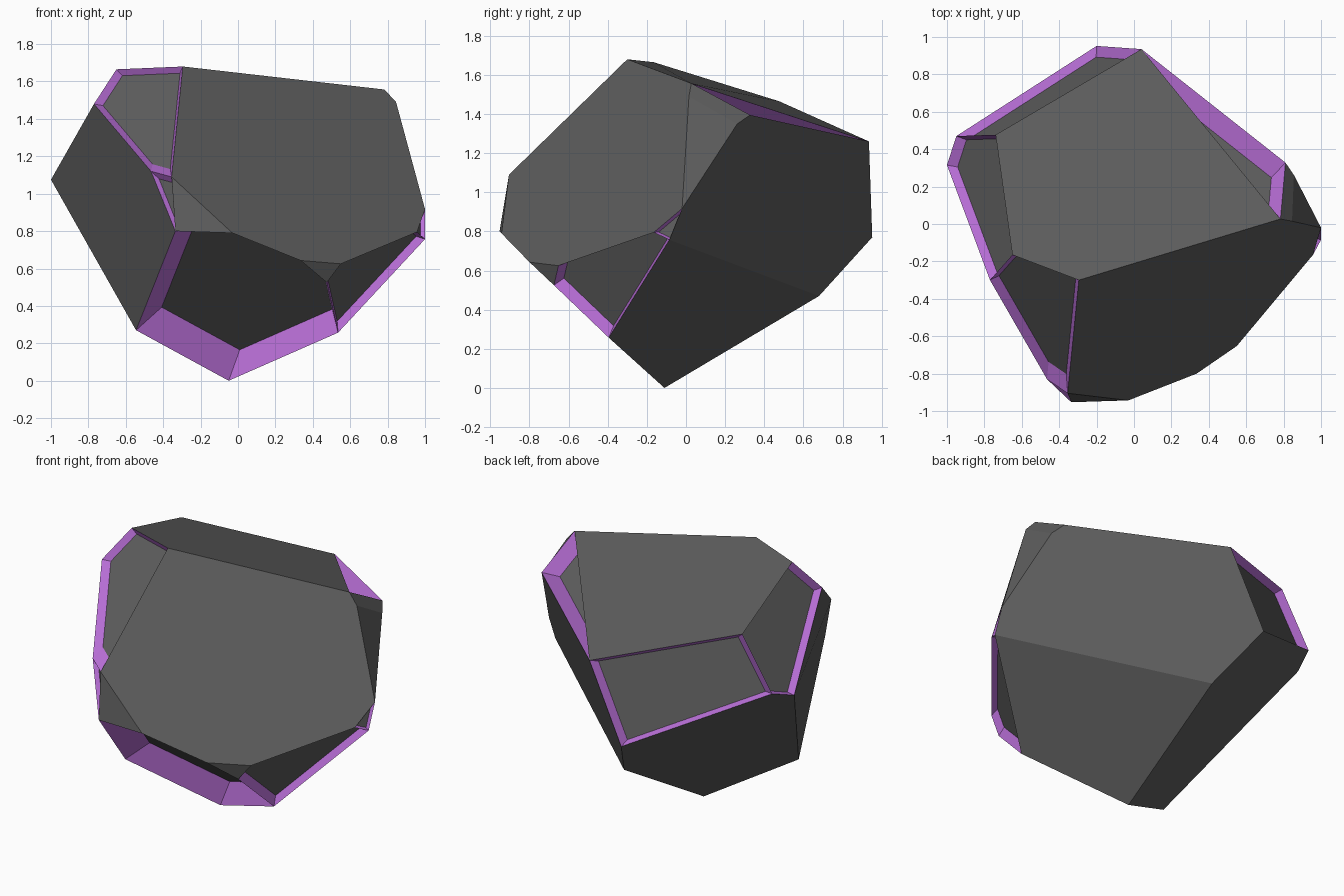
import bpy, bmesh
from mathutils import Vector

if "Cube" in bpy.data.objects:
    bpy.data.objects.remove(bpy.data.objects["Cube"])

# Corner points of the faceted rock
corners = {
    'A': (-.295, -.30, 1.68), 'B': (-.65, -.165, 1.665), 'C': (-.77, -.30, 1.48),
    'D': (-.465, -.83, 1.12), 'E': (-.355, -.905, 1.09), 'F': (-.335, -.953, .80),
    'G': (-.03, -.943, .79), 'H': (.335, -.80, .643), 'I': (.55, -.652, .625),
    'J': (.475, -.675, .525), 'K': (.535, -.395, .257), 'L': (-.05, -.11, 0),
    'M': (-.545, -.38, .27), 'N': (1, -.085, .757), 'O': (.957, -.165, .795),
    'P': (1, -.02, .917), 'Q': (.845, .015, 1.49), 'R': (-.03, .68, .47),
    'S': (.783, .027, 1.557), 'T': (.04, .935, 1.26), 'U': (-.20, .952, .77),
    'V': (-.95, .47, 1.13), 'W': (-1, .315, 1.075), 'X': (-.74, .477, 1.465),
    'Y': (.81, .328, 1.395), 'Z': (.855, .262, 1.35),
}

# Flat facets, then chipped facets as (shrink, inward offset)
plain = ["ASTXB", "AEGHIOPQS", "EFG", "HJI", "SQZY", "QPZ",
         "TYZPNRU", "RNKL", "LMWVUR", "CWMFD"]
chipped = {
    "FMLKJHG": (.155, (.043, .09, .092)),
    "JKNOI": (.09, (-.02, .025, .03)),
    "NPO": (.2, (-.022, .01, -.004)),
    "STY": (.15, (-.035, -.095, -.04)),
    "XTUV": (.085, (.02, -.039, -.011)),
    "BXVWC": (.055, (.047, -.002, -.016)),
    "ABCDE": (.13, (.013, .05, 0)),
    "DEF": (.3, (.018, .02, -.005)),
}


def material(name, colour):
    mat = bpy.data.materials.new(name)
    mat.diffuse_color = (*colour, 1)
    mat.use_nodes = True
    mat.node_tree.nodes["Principled BSDF"].inputs["Base Color"].default_value = mat.diffuse_color
    return mat


bm = bmesh.new()
verts = {k: bm.verts.new(p) for k, p in corners.items()}
faces = {f: bm.faces.new([verts[c] for c in f]) for f in plain + list(chipped)}
bmesh.ops.recalc_face_normals(bm, faces=bm.faces)
bm.normal_update()

# Sink a smaller copy of each chipped facet, leaving a purple rim around it
for key, (shrink, offset) in chipped.items():
    floor = faces[key]
    rim = bmesh.ops.inset_individual(bm, faces=[floor], thickness=0.001)
    for face in rim['faces']:
        if face != floor:
            face.material_index = 1
    floor.material_index = 0
    centre = sum((Vector(corners[c]) for c in key), Vector()) / len(key)
    for v in floor.verts:
        v.co = v.co.lerp(centre, shrink) + Vector(offset)

mesh = bpy.data.meshes.new("rock")
bm.to_mesh(mesh)
bm.free()
mesh.materials.append(material("stone", (.11, .11, .11)))
mesh.materials.append(material("purple_rim", (.49, .16, .69)))
bpy.context.collection.objects.link(bpy.data.objects.new("rock", mesh))
